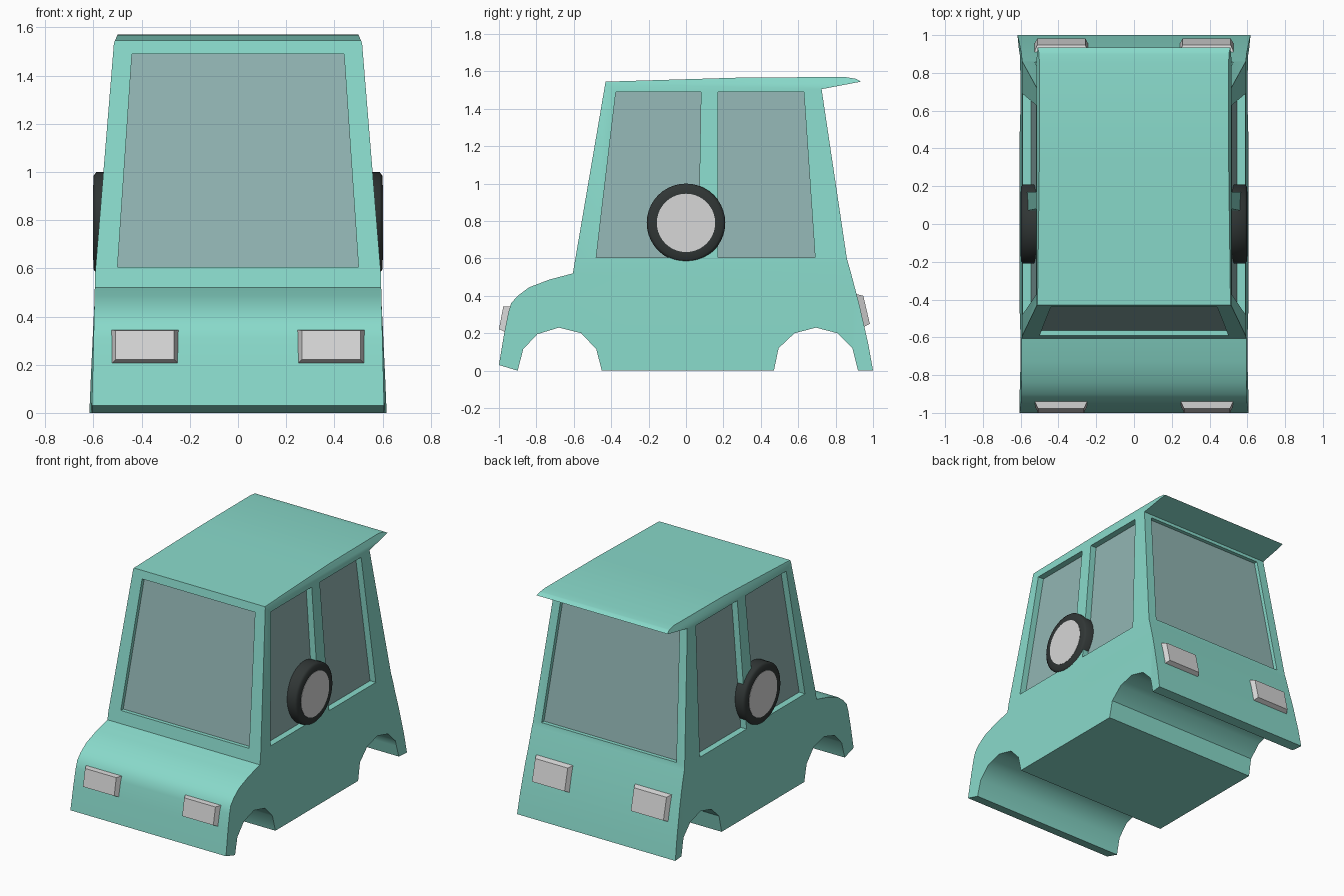
import bpy, bmesh, math
from mathutils import Vector

if "Cube" in bpy.data.objects:
    bpy.data.objects.remove(bpy.data.objects["Cube"])


def material(name, rgb):
    m = bpy.data.materials.new(name)
    m.diffuse_color = (*rgb, 1)
    m.use_nodes = True
    m.node_tree.nodes["Principled BSDF"].inputs["Base Color"].default_value = m.diffuse_color
    return m


TEAL = material("teal paint", (0.25, 0.70, 0.595))
GLASS = material("grey glass", (0.285, 0.46, 0.45))
GREY = material("light grey", (0.68, 0.68, 0.68))
BLACK = material("tyre black", (0.03, 0.037, 0.036))


def finish(bm, name, mat):
    bmesh.ops.recalc_face_normals(bm, faces=bm.faces)
    me = bpy.data.meshes.new(name)
    bm.to_mesh(me)
    bm.free()
    me.materials.append(mat)
    ob = bpy.data.objects.new(name, me)
    bpy.context.collection.objects.link(ob)
    return ob


def activate(ob):
    bpy.ops.object.select_all(action='DESELECT')
    ob.select_set(True)
    bpy.context.view_layer.objects.active = ob


def smooth(ob, deg):
    activate(ob)
    bpy.ops.object.shade_smooth_by_angle(angle=math.radians(deg))


def loft(a, b, name, mat):
    """Closed solid between two rings of equal length."""
    bm = bmesh.new()
    va = [bm.verts.new(p) for p in a]
    vb = [bm.verts.new(p) for p in b]
    n = len(a)
    bm.faces.new(va)
    bm.faces.new(vb[::-1])
    for i in range(n):
        bm.faces.new((va[i], vb[i], vb[(i + 1) % n], va[(i + 1) % n]))
    return finish(bm, name, mat)


def half_width(z):
    """Body half width at a height: slight flare, tapered cabin, chamfered roof."""
    keys = [(0, 0.607), (0.58, 0.593), (1.535, 0.515), (1.57, 0.5)]
    for (z0, w0), (z1, w1) in zip(keys, keys[1:]):
        if z <= z1 + 1e-6:
            return w0 + (w1 - w0) * (z - z0) / (z1 - z0)
    return 0.5


# Body: side profile (y, z) across the full width, then tapered
profile = [
    (-1, 0.03), (-0.9, 0), (-0.87, 0.115), (-0.795, 0.195), (-0.68, 0.23), (-0.56, 0.2),
    (-0.48, 0.115), (-0.45, 0), (0.47, 0), (0.495, 0.12), (0.58, 0.2), (0.695, 0.23),
    (0.81, 0.2), (0.89, 0.12), (0.92, 0), (1, 0), (0.975, 0.14), (0.93, 0.34),
    (0.88, 0.53), (0.86, 0.6), (0.725, 1.505), (0.935, 1.545), (0.91, 1.56), (0.85, 1.57),
    (0.3, 1.567), (-0.43, 1.545), (-0.605, 0.52), (-0.73, 0.487), (-0.84, 0.445),
    (-0.9, 0.4), (-0.935, 0.36), (-0.95, 0.31), (-0.972, 0.2)]
body = loft([(-1, y, z) for y, z in profile], [(1, y, z) for y, z in profile], "body", TEAL)
bm = bmesh.new()
bm.from_mesh(body.data)
for co, no in (((0, 0, 0.58), (0, 0, 1)), ((0, 0, 1.535), (0, 0, 1)), ((0, 0.9, 0), (0, 1, 0))):
    bmesh.ops.bisect_plane(bm, geom=bm.verts[:] + bm.edges[:] + bm.faces[:],
                           plane_co=co, plane_no=no)
for v in bm.verts:
    flare = max(0, v.co.y - 0.9) * 0.1 if v.co.z < 0.58 else 0
    v.co.x *= half_width(v.co.z) + flare
bmesh.ops.recalc_face_normals(bm, faces=bm.faces)
bm.to_mesh(body.data)
bm.free()


# Windows: cut a recess in the body and lay a glass pane on its floor
def window(name, corners, inward):
    pts = [Vector(c) for c in corners]
    d = Vector(inward)
    out = d.normalized() * 0.025
    cutter = loft([p - out for p in pts], [p + d for p in pts], "window_cutter", TEAL)
    mod = body.modifiers.new("recess", 'BOOLEAN')
    mod.operation = 'DIFFERENCE'
    mod.solver = 'EXACT'
    mod.object = cutter
    activate(body)
    bpy.ops.object.modifier_apply(modifier=mod.name)
    bpy.data.objects.remove(cutter)
    t = d.normalized() * 0.003
    loft([p + d - t for p in pts], [p + d + t for p in pts], name, GLASS)


def front_y(z):
    return -0.605 + 0.175 * (z - 0.52) / 1.025


def rear_y(z):
    return 0.86 - 0.135 * (z - 0.6) / 0.905


ZB, ZT = 0.605, 1.49
window("windshield", [(-0.5, front_y(ZB), ZB), (0.5, front_y(ZB), ZB),
                      (0.44, front_y(ZT), ZT), (-0.44, front_y(ZT), ZT)], (0, 0.03, 0))
window("rear_window", [(-0.525, rear_y(0.615), 0.615), (0.525, rear_y(0.615), 0.615),
                       (0.46, rear_y(1.48), 1.48), (-0.46, rear_y(1.48), 1.48)], (0, -0.03, 0))
side_windows = {"front_side_window": [(-0.48, ZB), (0.065, ZB), (0.08, ZT), (-0.375, ZT)],
                "rear_side_window": [(0.17, ZB), (0.69, ZB), (0.63, ZT), (0.17, ZT)]}
for s, side in ((1, "right"), (-1, "left")):
    for name, quad in side_windows.items():
        window(f"{name}_{side}", [(s * half_width(z), y, z) for y, z in quad], (-s * 0.048, 0, 0))
smooth(body, 33)


# Lamps: tapered blocks leaning with the body; each ring is (x0, x1, low (y, z), high (y, z))
def lamp_ring(s, x0, x1, low, high):
    return [(s * x0, *low), (s * x1, *low), (s * x1, *high), (s * x0, *high)]


for s, side in ((1, "right"), (-1, "left")):
    loft(lamp_ring(s, 0.243, 0.53, (-0.955, 0.2), (-0.93, 0.345)),
         lamp_ring(s, 0.265, 0.508, (-1.0, 0.222), (-0.977, 0.342)), f"headlight_{side}", GREY)
    loft(lamp_ring(s, 0.235, 0.535, (0.94, 0.228), (0.895, 0.413)),
         lamp_ring(s, 0.258, 0.512, (0.983, 0.25), (0.948, 0.4)), f"tail_light_{side}", GREY)


# Wheels mounted on the door sides, each with a hub disc
def ring(x, r, n=40):
    return [(x, r * math.cos(2 * math.pi * i / n), 0.79 + r * math.sin(2 * math.pi * i / n))
            for i in range(n)]


for s, side in ((1, "right"), (-1, "left")):
    bm = bmesh.new()
    loops = [[bm.verts.new(p) for p in ring(s * x, r)]
             for x, r in ((0.505, 0.21), (0.588, 0.21), (0.599, 0.195), (0.6, 0.155))]
    for a, b in zip(loops, loops[1:]):
        for i in range(40):
            j = (i + 1) % 40
            bm.faces.new((a[i], b[i], b[j], a[j]))
    bm.faces.new(loops[0])
    bm.faces.new(loops[-1])
    smooth(finish(bm, f"tyre_{side}", BLACK), 60)
    smooth(loft(ring(s * 0.58, 0.156), ring(s * 0.602, 0.156), f"hub_{side}", GREY), 30)
